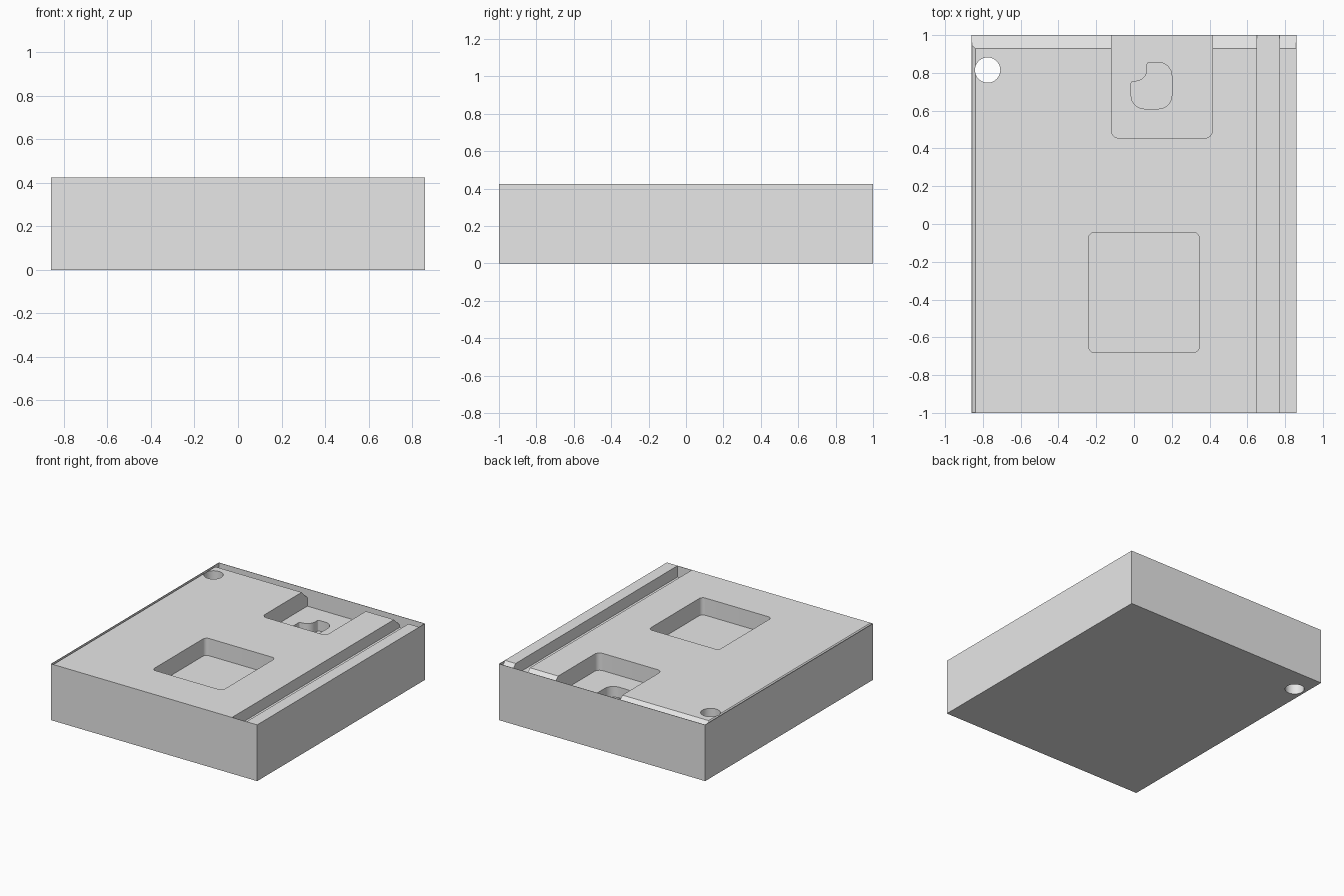
import bpy, bmesh, math
from mathutils import Vector

cube = bpy.data.objects.get("Cube")
if cube:
    bpy.data.objects.remove(cube, do_unlink=True)

HALF_X, HALF_Y, TOP = 0.86, 1.0, 0.424
WALL = 0.003                  # very thin outer skin left standing
IN_X, IN_Y = HALF_X - WALL, HALF_Y - WALL
ABOVE = TOP + 0.08            # cutters reach past the top

grey = bpy.data.materials.new("plain_grey")
grey.use_nodes = True
colour = (0.8, 0.8, 0.8, 1)
grey.diffuse_color = colour
for node in grey.node_tree.nodes:
    if node.type == 'BSDF_PRINCIPLED':
        node.inputs["Base Color"].default_value = colour


def prism(name, outline, axis, low, high):
    """Extrude a 2D outline along an axis; the outline uses the other two axes in order."""
    bm = bmesh.new()
    place = {'x': lambda p: (low, p[0], p[1]),
             'y': lambda p: (p[0], low, p[1]),
             'z': lambda p: (p[0], p[1], low)}[axis]
    face = bm.faces.new([bm.verts.new(place(p)) for p in outline])
    extruded = bmesh.ops.extrude_face_region(bm, geom=[face])["geom"]
    shift = Vector([high - low if a == axis else 0 for a in "xyz"])
    bmesh.ops.translate(bm, vec=shift,
                        verts=[g for g in extruded if isinstance(g, bmesh.types.BMVert)])
    bmesh.ops.recalc_face_normals(bm, faces=bm.faces)
    mesh = bpy.data.meshes.new(name)
    bm.to_mesh(mesh)
    bm.free()
    mesh.materials.append(grey)
    obj = bpy.data.objects.new(name, mesh)
    bpy.context.collection.objects.link(obj)
    return obj


def rect(x0, x1, y0, y1):
    return [(x0, y0), (x1, y0), (x1, y1), (x0, y1)]


def rounded(corners, steps=8):
    """Fillet right-angled corners given as (x, y, radius)."""
    out = []
    for i, (x, y, r) in enumerate(corners):
        p = Vector((x, y))
        if r == 0:
            out.append(p)
            continue
        u = (Vector(corners[i - 1][:2]) - p).normalized()
        v = (Vector(corners[(i + 1) % len(corners)][:2]) - p).normalized()
        centre = p + r * (u + v)
        for s in range(steps + 1):
            t = math.pi / 2 * s / steps
            out.append(centre - r * (v * math.cos(t) + u * math.sin(t)))
    return out


block = prism("block", rect(-HALF_X, HALF_X, -HALF_Y, HALF_Y), 'z', 0, TOP)

# Bevelled back and side edges, sloping down to the skin at 45 degrees
back_start, side_start = 0.93, -0.84
back_slope = [(back_start + TOP - ABOVE, ABOVE),
              (IN_Y, TOP - (IN_Y - back_start)), (IN_Y, ABOVE)]
side_slope = [(side_start + ABOVE - TOP, ABOVE),
              (-IN_X, TOP - (IN_X + side_start)), (-IN_X, ABOVE)]

# Pockets
square_pocket = rounded([(x, y, 0.03) for x, y in rect(-0.24, 0.345, -0.68, -0.045)])
back_pocket = rounded([(-0.12, 0.455, 0.04), (0.415, 0.455, 0.04),
                       (0.415, IN_Y, 0), (-0.12, IN_Y, 0)])
notched_well = rounded([(-0.015, 0.61, 0.07), (0.2, 0.61, 0.07), (0.2, 0.855, 0.07),
                        (0.07, 0.855, 0.01), (0.07, 0.755, 0.065), (-0.015, 0.755, 0.01)])
hole = [(-0.775 + 0.067 * math.cos(math.tau * i / 40),
         0.815 + 0.067 * math.sin(math.tau * i / 40)) for i in range(40)]

cutters = [
    prism("back_slope_cutter", back_slope, 'x', -IN_X, IN_X),
    prism("side_slope_cutter", side_slope, 'y', -IN_Y, IN_Y),
    prism("groove_cutter", rect(0.65, 0.77, -IN_Y, IN_Y), 'z', TOP - 0.085, ABOVE),
    prism("square_pocket_cutter", square_pocket, 'z', TOP - 0.13, ABOVE),
    prism("back_pocket_cutter", back_pocket, 'z', TOP - 0.13, ABOVE),
    prism("notched_well_cutter", notched_well, 'z', TOP - 0.21, ABOVE),
    prism("through_hole_cutter", hole, 'z', -0.1, ABOVE),
]

bpy.ops.object.select_all(action='DESELECT')
block.select_set(True)
bpy.context.view_layer.objects.active = block
for cutter in cutters:
    cutter.hide_render = True
    mod = block.modifiers.new(cutter.name, 'BOOLEAN')
    mod.operation = 'DIFFERENCE'
    mod.solver = 'EXACT'
    mod.object = cutter
    bpy.ops.object.modifier_apply(modifier=mod.name)
    bpy.data.objects.remove(cutter, do_unlink=True)

bpy.ops.object.shade_smooth_by_angle(angle=math.radians(30))
